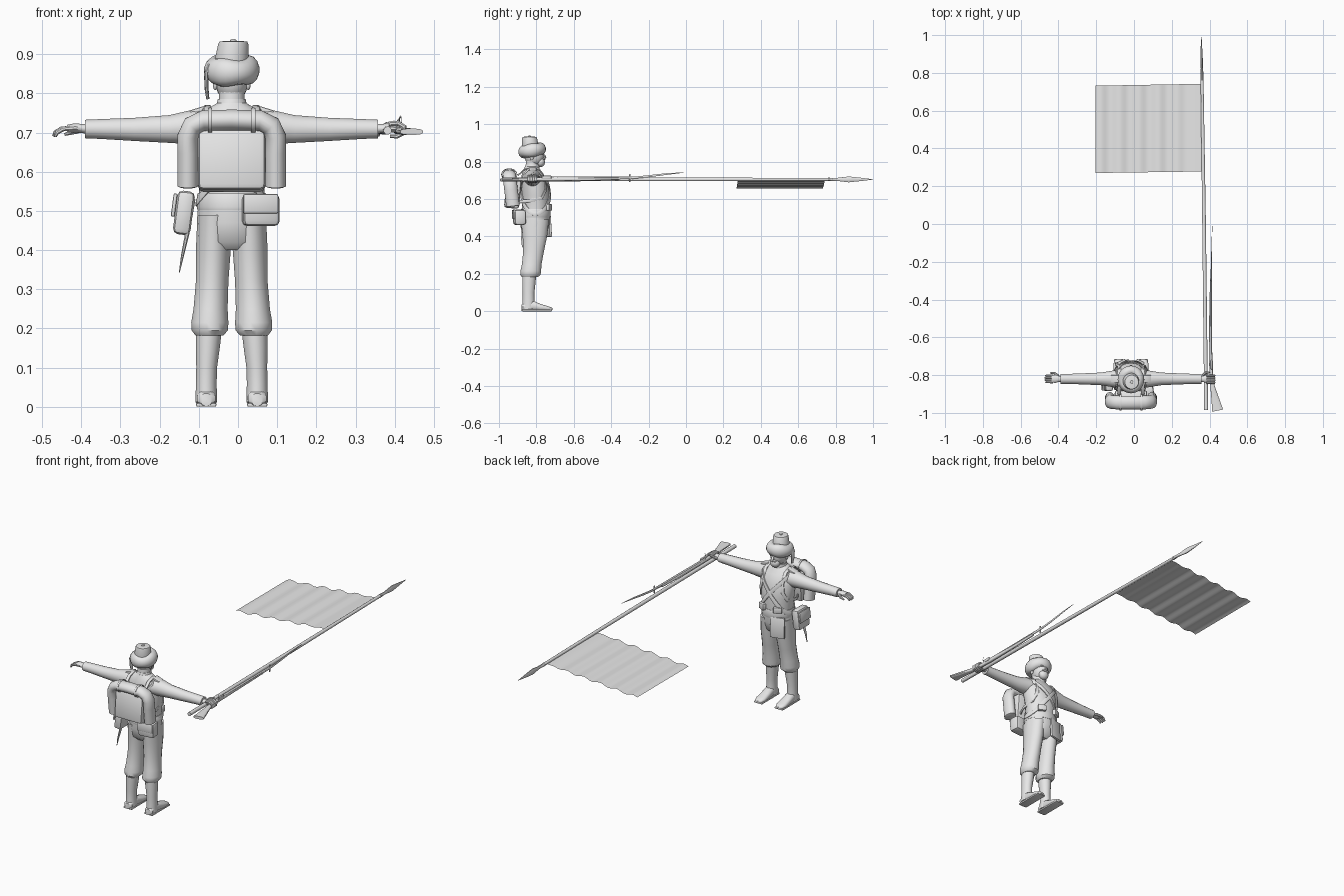
import bpy, bmesh, math
from mathutils import Vector, Matrix, Euler

CX, CY = -0.016, -0.82          # body centre line
grey = bpy.data.materials.new("plain_grey")
grey.diffuse_color = (0.8, 0.8, 0.8, 1)


def finish(name, bm, angle=40, sub=0):
    bmesh.ops.recalc_face_normals(bm, faces=bm.faces)
    me = bpy.data.meshes.new(name)
    bm.to_mesh(me)
    bm.free()
    me.materials.append(grey)
    ob = bpy.data.objects.new(name, me)
    bpy.context.collection.objects.link(ob)
    if sub:
        ob.modifiers.new("round", 'SUBSURF').levels = sub
        ob.modifiers["round"].render_levels = sub
    bpy.ops.object.select_all(action='DESELECT')
    ob.select_set(True)
    bpy.context.view_layer.objects.active = ob
    bpy.ops.object.shade_smooth_by_angle(angle=math.radians(angle))
    return ob


def sweep(name, pts, radii, ref=(0, 0, 1), axis=None, n=16, closed=False, sub=0, power=1.0):
    """Elliptical sections along a path; second radius lies along ref."""
    bm = bmesh.new()
    pts = [Vector(p) for p in pts]
    m = len(pts)
    if not isinstance(radii, list):
        radii = [radii] * m
    refs = ref if isinstance(ref, list) else [ref] * m
    rings = []
    for i, p in enumerate(pts):
        if axis:
            t = Vector(axis)
        elif closed:
            t = pts[(i + 1) % m] - pts[i - 1]
        else:
            t = pts[min(i + 1, m - 1)] - pts[max(i - 1, 0)]
        t.normalize()
        r = Vector(refs[i])
        v = (r - t * r.dot(t)).normalized()
        u = v.cross(t)
        a, b = radii[i] if isinstance(radii[i], tuple) else (radii[i], radii[i])
        ring = []
        for k in range(n):
            w = 2 * math.pi * (k + 0.5) / n
            c, s = math.cos(w), math.sin(w)
            c = math.copysign(abs(c) ** power, c)
            s = math.copysign(abs(s) ** power, s)
            ring.append(bm.verts.new(p + u * a * c + v * b * s))
        rings.append(ring)
    for i in range(m if closed else m - 1):
        A, B = rings[i], rings[(i + 1) % m]
        for k in range(n):
            bm.faces.new((A[k], A[(k + 1) % n], B[(k + 1) % n], B[k]))
    if not closed:
        bm.faces.new(rings[0])
        bm.faces.new(rings[-1])
    return finish(name, bm, sub=sub)


def column(name, rows, x=CX, **kw):
    """Stack of level sections: (z, x offset, y, rx, ry)."""
    return sweep(name, [(x + r[1], r[2], r[0]) for r in rows], [(r[3], r[4]) for r in rows],
                 ref=(0, 1, 0), axis=(0, 0, 1), **kw)


def box(name, c, size, rot=(0, 0, 0), bevel=0.008):
    bm = bmesh.new()
    bmesh.ops.create_cube(bm, size=1)
    bmesh.ops.scale(bm, vec=size, verts=bm.verts)
    bmesh.ops.bevel(bm, geom=bm.edges[:], offset=bevel, segments=2, affect='EDGES', profile=0.5)
    bm.transform(Matrix.Translation(c) @ Euler(rot).to_matrix().to_4x4())
    return finish(name, bm)


def ball(name, c, r):
    bm = bmesh.new()
    bmesh.ops.create_uvsphere(bm, u_segments=20, v_segments=12, radius=1)
    bm.transform(Matrix.Translation(c) @ Matrix.Diagonal((*r, 1)))
    return finish(name, bm)


# Torso and hips
TORSO = [(0.50, 0, -.808, .084, .078), (0.55, 0, -.803, .084, .074), (0.62, 0, -.803, .092, .074),
         (0.69, 0, -.81, .102, .072), (0.735, 0, -.82, .096, .058), (0.762, 0, -.825, .06, .042),
         (0.775, 0, -.825, .038, .036)]
column("jacket", TORSO, n=24)
column("collar", [(.755, 0, -.825, .043, .042), (.785, 0, -.82, .036, .037)], n=20)
column("waist_sash", [(.502, 0, -.808, .088, .082), (.51, 0, -.808, .09, .084),
                      (.538, 0, -.805, .09, .081), (.546, 0, -.805, .087, .078)], n=24)
column("trouser_seat", [(.52, 0, -.808, .086, .08), (.47, 0, -.808, .09, .08),
                        (.42, 0, -.81, .09, .068), (.40, 0, -.81, .07, .045)], n=24)

# Legs and feet
for s, side in ((-1, "left"), (1, "right")):
    column(side + "_trouser_leg", [
        (.49, s * .045, -.808, .043, .076), (.40, s * .047, -.808, .045, .066),
        (.32, s * .05, -.815, .042, .056), (.25, s * .054, -.825, .044, .053),
        (.215, s * .056, -.83, .048, .056), (.195, s * .056, -.832, .047, .055),
        (.182, s * .057, -.835, .036, .042)], n=20)
    column(side + "_gaiter", [
        (.20, s * .058, -.838, .034, .038), (.15, s * .061, -.84, .031, .036),
        (.10, s * .064, -.842, .027, .032), (.06, s * .065, -.842, .027, .032),
        (.012, s * .065, -.842, .028, .036)])
    fx = CX + s * .065
    sweep(side + "_shoe", [(fx, -.88, .018), (fx, -.872, .021), (fx, -.82, .03), (fx, -.78, .021),
                           (fx, -.74, .015), (fx, -.72, .012), (fx, -.714, .011)],
          [(.014, .016), (.024, .019), (.026, .028), (.027, .019), (.028, .013), (.02, .009), (.008, .005)],
          axis=(0, 1, 0), power=.8)
    box(side + "_sole", (fx, -.797, .005), (.052, .162, .01), bevel=.004)

    # Sleeves and cuffs
    sweep(side + "_sleeve", [(CX + s * x, CY, z) for x, z in
                             ((.06, .715), (.10, .714), (.16, .709), (.25, .708), (.33, .709), (.374, .709))],
          [(.05, .042), (.044, .045), (.034, .036), (.03, .03), (.027, .026), (.027, .024)], axis=(1, 0, 0))
    sweep(side + "_palm", [(CX + s * x, CY, z) for x, z in ((.355, .709), (.38, .71), (.4, .712), (.42, .71))],
          [(.016, .014), (.016, .012), (.022, .012), (.02, .01)], n=12)
    # Pack strap over the shoulder and under the arm
    sx = CX + s * .062
    sweep(side + "_pack_strap", [(sx, -.9, .725), (sx, -.865, .757), (sx, -.825, .766), (sx, -.785, .752),
                                 (sx, -.755, .70), (sx + s * .008, -.748, .65), (sx + s * .022, -.77, .605),
                                 (sx + s * .026, -.84, .59), (sx, -.9, .585)],
          (.009, .004), ref=[(0, -.5, 1), (0, -.4, 1), (0, 0, 1), (0, .6, 1), (0, 1, .2), (s * .5, 1, 0),
                             (s, .6, 0), (s, 0, 0), (s, -1, 0)], n=8, power=.5)
    box(side + "_cartridge_pouch", (CX + s * .048, -.733, .555), (.045, .022, .035), (0, 0, -s * .45), .005)
    box(side + "_shoulder_tab", (CX + s * .085, CY, .757), (.045, .04, .012), (0, s * .3, 0), .004)
    ball(side + "_ear", (CX + s * .042, -.825, .822), (.006, .01, .014))

# Relaxed left hand fingers, curled downwards
for i in range(4):
    y = CY - .017 + i * .0115
    d = .004 * abs(i - 1.6)
    sweep(f"left_finger_{i}", [(-.43, y, .711), (-.453 + d, y * 1.0, .709), (-.468 + d, y, .70), (-.473 + d, y, .69)],
          [.007, .0065, .006, .004], n=8)
sweep("left_thumb", [(-.40, -.805, .708), (-.42, -.79, .702), (-.443, -.788, .695)], [.008, .007, .004], n=8)
# Right hand closed around the staff
for i in range(4):
    y = CY - .02 + i * .0125
    sweep(f"right_finger_{i}", [(.385, y, .722), (.408, y, .724), (.425, y, .714), (.424, y, .699),
                                (.405, y, .690), (.388, y, .691)], [.007, .007, .007, .0065, .006, .005],
          ref=(0, 1, 0), n=8)
sweep("right_thumb", [(.365, -.80, .708), (.38, -.787, .72), (.40, -.785, .726)], [.008, .007, .005], n=8)

# Head
column("neck", [(.75, 0, -.825, .034, .034), (.83, 0, -.82, .032, .034)])
ball("head", (CX, -.812, .832), (.042, .052, .056))
ball("beard", (CX, -.778, .797), (.028, .024, .026))
ball("moustache", (CX, -.76, .814), (.022, .009, .006))
sweep("nose", [(CX, -.765, .84), (CX, -.757, .832), (CX, -.753, .824), (CX, -.762, .818)],
      [.004, .006, .008, .005], ref=(0, 1, 0), n=8)
for s in (-1, 1):
    ball("brow", (CX + s * .017, -.768, .842), (.013, .007, .004))

# Cap with rolled turban and hanging end
column("cap", [(.86, 0, -.83, .044, .046), (.89, 0, -.832, .043, .044), (.925, .004, -.836, .039, .04),
               (.932, .004, -.837, .036, .037), (.934, .004, -.837, .02, .02)], n=24)
ball("cap_button", (CX + .004, -.837, .935), (.008, .008, .004))
ring = [2 * math.pi * i / 28 for i in range(28)]
sweep("turban_roll", [(CX + .043 * math.cos(a), -.823 + .046 * math.sin(a), .86 + .007 * math.sin(a)) for a in ring],
      [(.028, .034 + .003 * math.cos(3 * a)) for a in ring], closed=True, n=14)
sweep("turban_tail", [(-.072, -.845, .875), (-.081, -.845, .85), (-.08, -.845, .81), (-.077, -.845, .785)],
      [(.014, .006), (.016, .006), (.014, .005), (.008, .004)], ref=(1, 0, 0), n=10)


# Crossed chest belts wrapped round the torso
def torso_at(z):
    for a, b in zip(TORSO, TORSO[1:]):
        if z <= b[0]:
            f = max(0, (z - a[0]) / (b[0] - a[0]))
            return [p + (q - p) * f for p, q in zip(a, b)]
    return TORSO[-1]


for s, side in ((-1, "left"), (1, "right")):
    pts, out = [], []
    for i in range(40):
        a = 2 * math.pi * i / 40
        z = .64 + s * .118 * math.cos(a)
        t = torso_at(z)
        pts.append((CX + (t[3] + .004) * math.cos(a), t[2] + (t[4] + .004) * math.sin(a), z))
        out.append((math.cos(a), math.sin(a), .15))
    sweep(side + "_cross_belt", pts, (.011, .004), ref=out, closed=True, n=8, power=.5)

# Knapsack with a blanket roll bent round it
box("knapsack", (CX, -.926, .628), (.172, .08, .155), (-.1, 0, 0), .014)
path = [(-.112, .585), (-.112, .65), (-.112, .69), (-.10, .717), (-.072, .73), (0, .732),
        (.072, .73), (.10, .717), (.112, .69), (.112, .65), (.112, .585)]
path = [(-.112, .560), (-.112, .563)] + path + [(.112, .563), (.112, .560)]
sweep("blanket_roll", [(CX + x, -.932 - (z - .62) * .12, z) for x, z in path],
      [(.02, .024)] + [(.027, .036)] * 13 + [(.02, .024)], ref=(0, 1, 0), n=18)
for x in (-.055, .055):
    sweep("blanket_tie", [(CX + x, -.945 + .041 * math.sin(a), .731 + .031 * math.cos(a)) for a in ring],
          (.006, .002), ref=[(0, math.sin(a), math.cos(a)) for a in ring], closed=True, n=6)

# Hip bags, bayonet scabbard, front flap
box("rear_pouch", (.058, -.89, .502), (.094, .062, .082), (0, 0, .1), .014)
box("rear_pouch_flap", (.058, -.92, .518), (.09, .012, .05), (0, 0, .1), .005)
box("side_satchel", (-.138, -.835, .495), (.045, .1, .112), (0, .13, 0), .014)
box("side_satchel_flap", (-.163, -.835, .515), (.01, .094, .06), (0, .13, 0), .004)
sweep("scabbard", [(-.115, -.86, .53), (-.13, -.87, .44), (-.142, -.875, .385), (-.15, -.875, .342)],
      [(.007, .012), (.006, .01), (.004, .007), (.001, .002)], ref=(0, 1, 0), n=8)
box("front_flap", (-.062, -.735, .455), (.08, .014, .115), (.06, 0, .25), .005)

# Flag staff, spearhead and cloth
sweep("flag_staff", [(.382, -.985, .705), (.371, 0, .705), (.36, .78, .705)], [.0105, .010, .008], n=12)
sweep("spearhead", [(.36, .76, .705), (.36, .80, .705), (.359, .825, .705), (.358, .87, .705),
                    (.357, .94, .705), (.357, 1.0, .705)],
      [(.010, .010), (.008, .008), (.006, .011), (.007, .017), (.004, .009), (.0005, .001)], n=8)
bm = bmesh.new()
NX, NY = 60, 8
grid = []
for i in range(NX + 1):
    f = i / NX
    x = .358 - .563 * f
    z = .70 - .044 * f + .006 * math.sin(f * 5.5 * 2 * math.pi) * min(1, 4 * f)
    y0, y1 = .278 - .008 * f, .742 - .01 * f
    grid.append([bm.verts.new((x, y0 + (y1 - y0) * j / NY, z)) for j in range(NY + 1)])
for i in range(NX):
    for j in range(NY):
        bm.faces.new((grid[i][j], grid[i + 1][j], grid[i + 1][j + 1], grid[i][j + 1]))
finish("flag_cloth", bm)

# Rifle with fixed bayonet
sweep("rifle_stock", [(.443, -.988, .702), (.433, -.94, .702), (.416, -.86, .704), (.409, -.80, .706),
                      (.406, -.72, .706), (.405, -.5, .707), (.406, -.36, .709)],
      [(.03, .008), (.023, .009), (.012, .009), (.009, .009), (.009, .01), (.007, .008), (.006, .006)],
      n=12, power=.7)
sweep("rifle_barrel", [(.407, -.75, .714), (.408, -.28, .717)], [.006, .0045], n=10)
box("rifle_lock", (.412, -.745, .716), (.012, .05, .018), (0, 0, 0), .004)
sweep("rifle_hammer", [(.416, -.765, .72), (.417, -.775, .732), (.416, -.765, .74)], [.004, .0035, .002], n=6)
box("bayonet_guard", (.409, -.3, .712), (.006, .008, .042), (0, 0, 0), .002)
sweep("bayonet_blade", [(.409, -.36, .711), (.409, -.28, .714), (.41, -.2, .722), (.412, -.11, .733),
                        (.414, -.01, .742)], [(.004, .006), (.004, .006), (.003, .006), (.002, .005), (.0005, .001)], n=8)
